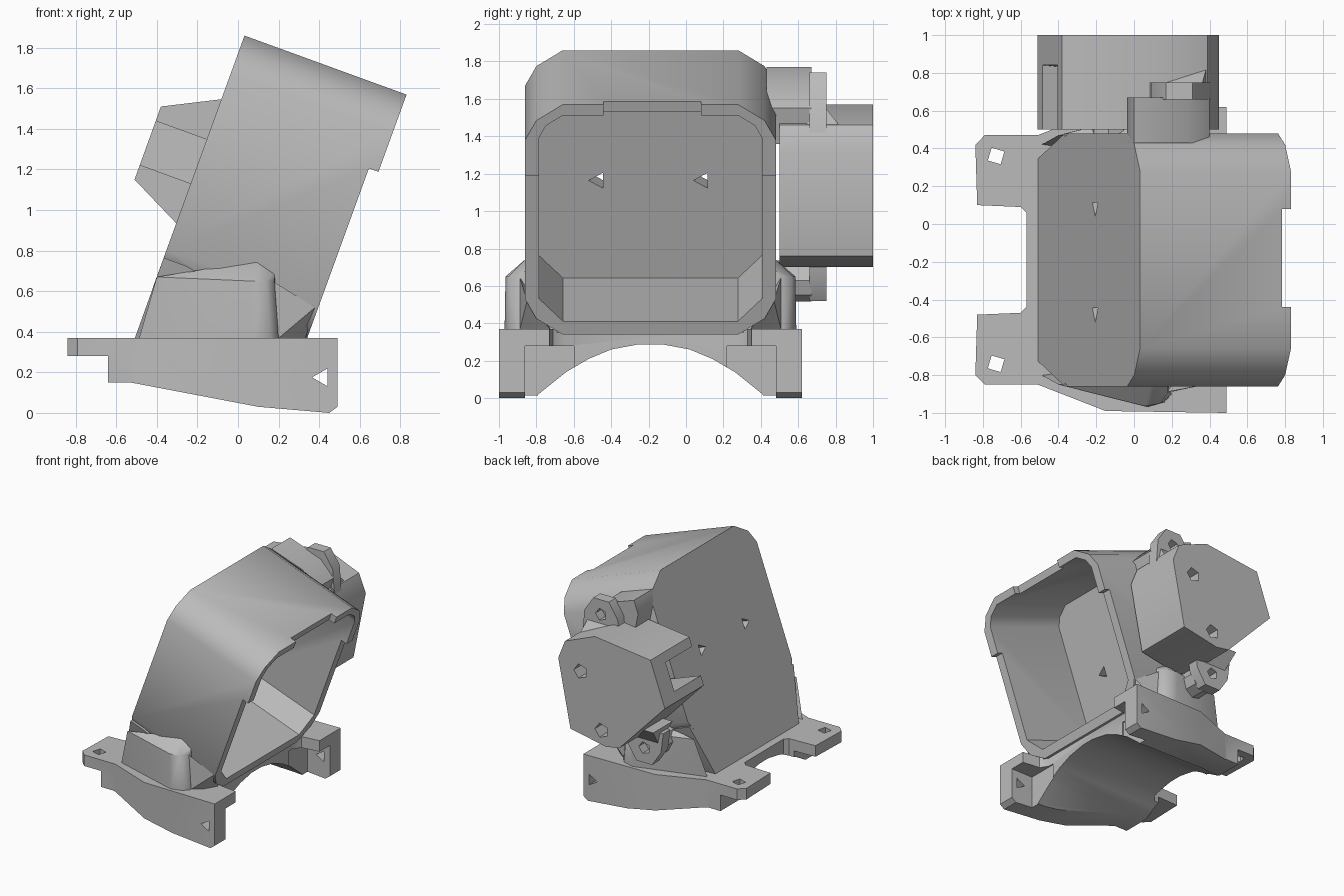
import bpy, bmesh, math
from mathutils import Vector

cube = bpy.data.objects.get("Cube")
if cube:
    bpy.data.objects.remove(cube, do_unlink=True)

grey = bpy.data.materials.new("printed_grey")
grey.use_nodes = True
GREY = (0.5, 0.5, 0.5, 1)
grey.diffuse_color = GREY
grey.node_tree.nodes["Principled BSDF"].inputs["Base Color"].default_value = GREY

MID = -0.19                      # y centre of housing and base
TILT = math.radians(20)
C, S = math.cos(TILT), math.sin(TILT)


# Mappings from (profile a, profile b, extrusion t) to world space
def tilted(u, v, y):
    return Vector((-0.51 + u * C + v * S, y, 0.37 - u * S + v * C))

def along_u(y, v, u):
    return tilted(u, v, y)

def along_x(y, z, x):
    return Vector((x, y, z))

def along_y(x, z, y):
    return Vector((x, y, z))

def along_z(x, y, z):
    return Vector((x, y, z))

def keep(y):
    return y

def flip(y):
    return 2 * MID - y


def add_object(name, bm):
    bmesh.ops.recalc_face_normals(bm, faces=bm.faces)
    mesh = bpy.data.meshes.new(name)
    bm.to_mesh(mesh)
    bm.free()
    mesh.materials.append(grey)
    obj = bpy.data.objects.new(name, mesh)
    bpy.context.collection.objects.link(obj)
    return obj

def prism(name, pts, t0, t1, place):
    bm = bmesh.new()
    rings = [[bm.verts.new(place(a, b, t)) for a, b in pts] for t in (t0, t1)]
    bm.faces.new(rings[0])
    bm.faces.new(rings[1])
    for i in range(len(pts)):
        j = (i + 1) % len(pts)
        bm.faces.new((rings[0][i], rings[0][j], rings[1][j], rings[1][i]))
    return add_object(name, bm)

def hull(name, pts):
    bm = bmesh.new()
    for p in pts:
        bm.verts.new(p)
    res = bmesh.ops.convex_hull(bm, input=bm.verts)
    inner = [v for v in res["geom_interior"] if isinstance(v, bmesh.types.BMVert)]
    bmesh.ops.delete(bm, geom=inner, context="VERTS")
    return add_object(name, bm)

def boolean(obj, tool, operation="DIFFERENCE"):
    mod = obj.modifiers.new("cut", "BOOLEAN")
    mod.operation, mod.solver, mod.object = operation, "EXACT", tool
    tool.hide_render = True
    bpy.context.view_layer.objects.active = obj
    bpy.ops.object.modifier_apply(modifier=mod.name)
    bpy.data.objects.remove(tool, do_unlink=True)

def rect(a0, a1, b0, b1):
    return [(a0, b0), (a1, b0), (a1, b1), (a0, b1)]

def ngon(a, b, r, n, start=0.0):
    return [(a + r * math.cos(start + math.tau * i / n),
             b + r * math.sin(start + math.tau * i / n)) for i in range(n)]

def corners(half, v0, v1, cut, two_step_foot):
    """Upright rectangle about MID; the top corners have two steps."""
    k = cut * 0.45
    side = [(half - cut, v0), (half, v0 + cut),
            (half, v1 - cut), (half - cut * 0.3, v1 - k), (half - cut, v1)]
    if two_step_foot:
        side.insert(1, (half - cut * 0.3, v0 + k))
    return [(MID + y, v) for y, v in side] + [(MID - y, v) for y, v in reversed(side)]

def cavity():
    return prism("cavity", corners(0.597, 0.334, 1.525, 0.13, False), 0.125, 1, along_u)


# Tilted housing, open to the right
housing = prism("housing", corners(0.67, 0.26, 1.585, 0.2, True), 0, 0.85, along_u)

# Foot wedge joining the housing to the base
foot = []
for s in (-1, 1):
    foot += [Vector((x, MID + s * 0.53, 0.35)) for x in (-0.515, 0.33)]
    foot += [tilted(0, 0.42, MID + s * 0.67), tilted(0.12, 0.42, MID + s * 0.67),
             tilted(0.72, 0.3, MID + s * 0.6)]
boolean(housing, hull("foot_wedge", foot), "UNION")

# Cavity, rim steps and cable holes
boolean(housing, cavity())
boolean(housing, prism("rim_step", rect(-1.1, 0.7, -0.2, 1.18), 0.8, 1, along_u))
boolean(housing, prism("rim_notch", rect(MID - 0.25, MID + 0.27, 1.4, 1.8), 0.8, 1, along_u))
for s in (-1, 1):
    y = MID + s * 0.28
    boolean(housing, prism("back_hole", ngon(y, 0.89, 0.05, 3, math.pi), -0.1, 0.3, along_u))

# Gussets at the foot of both housing sides, each a block and a sloped fillet
block = [(-0.49, -0.8, 0.36), (-0.4, -0.85, 0.67), (0.09, -0.85, 0.75),
         (0.06, -0.965, 0.65), (0.07, -0.97, 0.36), (0.14, -0.95, 0.65),
         (0.16, -0.945, 0.36), (0.2, -0.9, 0.36), (0.18, -0.89, 0.65),
         (0.2, -0.7, 0.36), (0.18, -0.85, 0.69)]
fillet = [(0.17, -0.89, 0.65), (0.19, -0.89, 0.36), (0.38, -0.85, 0.52),
          (0.26, -0.84, 0.36), (0.33, -0.72, 0.36), (0.17, -0.8, 0.36)]
for name, turn in (("front", keep), ("back", flip)):
    for part, shape in (("gusset_", block), ("fillet_", fillet)):
        obj = hull(part + name, [Vector((x, turn(y), z)) for x, y, z in shape])
        boolean(obj, cavity())

# Base: side profile trimmed by its plan outline
side = [(-0.86, 0.37), (0.49, 0.37), (0.49, 0.03), (0.45, 0), (0.1, 0.03),
        (-0.53, 0.15), (-0.64, 0.15), (-0.64, 0.28), (-0.86, 0.28)]
base = prism("base", side, -1.1, 0.8, along_y)
half = [(-0.57, -0.44), (-0.6, -0.47), (-0.83, -0.48), (-0.84, -0.8), (-0.79, -0.85),
        (-0.51, -0.85), (-0.15, -0.99), (0.49, -1), (0.49, -0.73), (0.34, -0.71),
        (0.3, -0.65)]
plan = half + [(x, flip(y)) for x, y in reversed(half)]
boolean(base, prism("plan_trim", plan, -0.1, 0.6, along_z), "INTERSECT")

# Arch underneath, open leg pockets and screw holes
arch = [(-0.81, -0.1), (-0.79, 0.02), (-0.64, 0.14), (-0.52, 0.21), (-0.4, 0.26), (-0.25, 0.288)]
arch += [(flip(y), z) for y, z in reversed(arch)]
boolean(base, prism("arch", arch, -1, 1, along_x))
for turn in (keep, flip):
    boolean(base, prism("leg_pocket", rect(turn(-0.86), turn(-0.6), -0.1, 0.28),
                        0.29, 0.6, along_x))
    a, b = turn(-1.1), turn(-0.8)
    boolean(base, prism("leg_hole", ngon(0.415, 0.175, 0.05, 3, math.pi), a, b, along_y))
    boolean(base, prism("tab_hole", ngon(-0.73, turn(-0.74), 0.05, 4, 0.5), 0.1, 0.5, along_z))

# Faceted pod behind the housing, with a slot and two screw holes
outline = [(-0.38, 1.51), (0.12, 1.57), (0.39, 1.46), (0.45, 1.31), (0.34, 0.76),
           (0.02, 0.7), (-0.1, 0.72), (-0.51, 1.15)]
pod = prism("pod", outline, 0.5, 1, along_y)
slot = []
for u, y in ((-0.6, 0.87), (0.2, 0.8)):      # slot gets shallower inward
    slot += [tilted(u, v, t) for v in (0.81, 1.04) for t in (0.4, y)]
boolean(pod, hull("pod_slot", slot))
for x, z in ((0.25, 1.25), (0.06, 0.82)):
    boolean(pod, prism("pod_hole", ngon(x, z, 0.06, 5), 0.85, 1.1, along_y))

# Bosses on the housing, running out to the pod ears
upper = [(0.1, 1.22), (0.0, 1.38), (0.0, 1.49), (0.3, 1.495), (0.45, 1.42), (0.46, 1.22)]
prism("upper_boss", upper, 0.43, 0.67, tilted)
prism("lower_boss", ngon(0.27, 0.37, 0.11, 8, math.pi / 8), 0.44, 0.67, tilted)

# Ears with screw holes, and sloped webs back onto the pod
for name, x, z, up, root in (("upper", 0.24, 1.62, 1, 0.25), ("lower", -0.15, 0.64, -1, 0.16)):
    shape = [(x - 0.17, z - root * up), (x - 0.15, z), (x - 0.07, z + 0.12 * up),
             (x + 0.07, z + 0.12 * up), (x + 0.15, z), (x + 0.17, z - root * up)]
    ear = prism(name + "_ear", shape, 0.66, 0.75, along_y)
    boolean(ear, prism("ear_hole", ngon(x, z, 0.05, 5), 0.6, 0.9, along_y))
    web = [Vector((x + d, 0.74, z - 0.06 * up)) for d in (-0.12, 0.12)]
    web += [Vector((x + d, y, z - 0.2 * up)) for d in (-0.15, 0.15) for y in (0.6, 0.85)]
    hull(name + "_web", web)

# Crisp edges with soft shading on shallow facets
bpy.ops.object.select_all(action="DESELECT")
for obj in bpy.context.collection.objects:
    if obj.type == "MESH" and obj.data.materials and obj.data.materials[0] == grey:
        obj.select_set(True)
        bpy.context.view_layer.objects.active = obj
bpy.ops.object.shade_smooth_by_angle(angle=math.radians(35))
